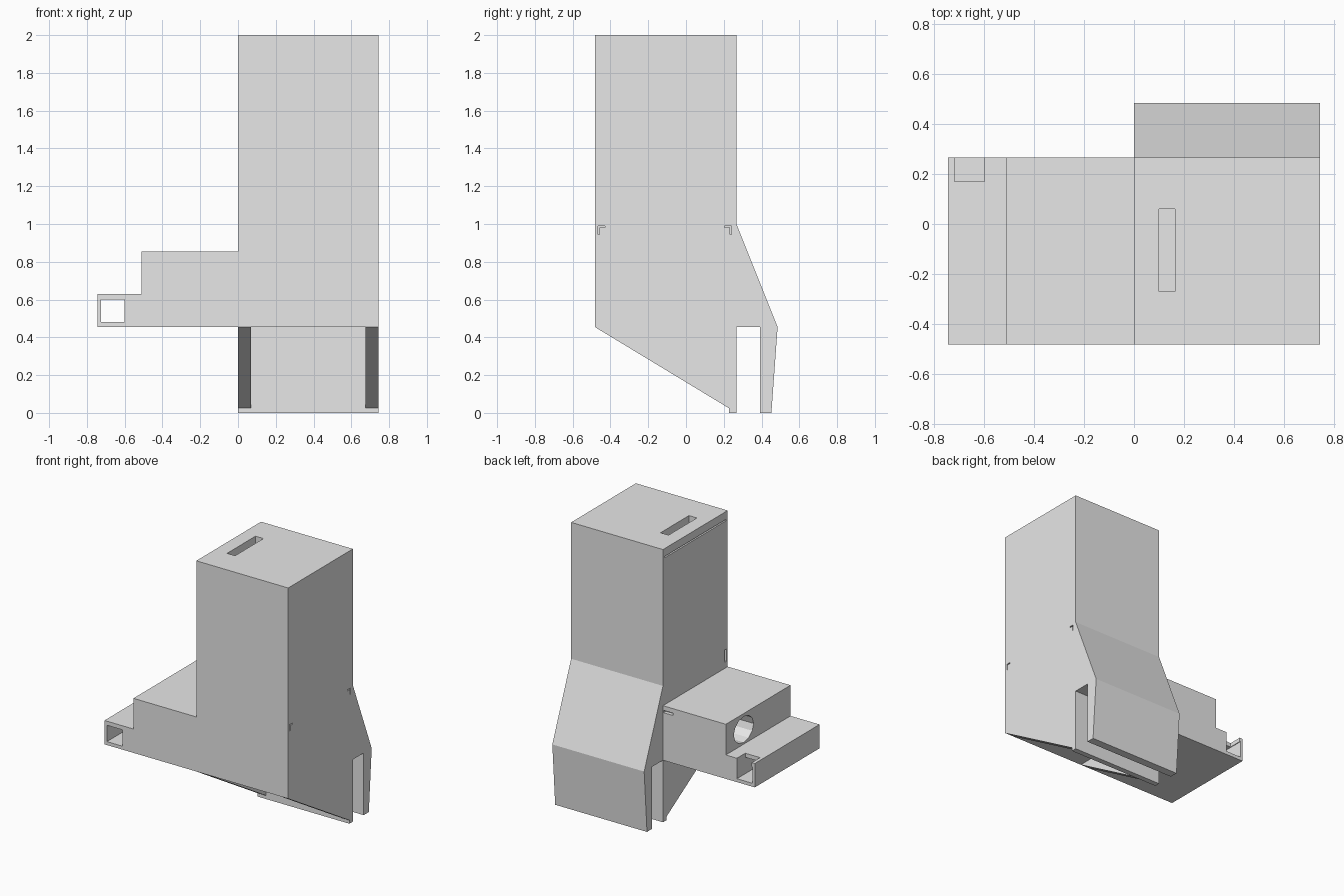
import bpy, bmesh, math
from mathutils import Vector

cube = bpy.data.objects.get("Cube")
if cube:
    bpy.data.objects.remove(cube, do_unlink=True)

grey = bpy.data.materials.new("plain grey")
grey.use_nodes = True
grey.diffuse_color = (0.8, 0.8, 0.8, 1)
grey.node_tree.nodes["Principled BSDF"].inputs["Base Color"].default_value = (0.8, 0.8, 0.8, 1)


def extrude(name, points, axis, start, end):
    """Extrude a closed profile along an axis; points fill the other two axes in order."""
    bm = bmesh.new()

    def place(p):
        co = list(p)
        co.insert("xyz".index(axis), start)
        return bm.verts.new(co)

    face = bm.faces.new([place(p) for p in points])
    moved = bmesh.ops.extrude_face_region(bm, geom=[face])["geom"]
    shift = Vector([end - start if a == axis else 0 for a in "xyz"])
    bmesh.ops.translate(bm, vec=shift,
                        verts=[g for g in moved if isinstance(g, bmesh.types.BMVert)])
    bmesh.ops.recalc_face_normals(bm, faces=bm.faces)
    mesh = bpy.data.meshes.new(name)
    bm.to_mesh(mesh)
    bm.free()
    mesh.materials.append(grey)
    obj = bpy.data.objects.new(name, mesh)
    bpy.context.collection.objects.link(obj)
    return obj


def box(name, x, y, z):
    corners = [(x[0], y[0]), (x[1], y[0]), (x[1], y[1]), (x[0], y[1])]
    return extrude(name, corners, "z", z[0], z[1])


def cut(target, cutter):
    """Subtract a cutter, then discard it."""
    cutter.hide_render = True
    mod = target.modifiers.new("cut", "BOOLEAN")
    mod.operation = "DIFFERENCE"
    mod.solver = "EXACT"
    mod.object = cutter
    bpy.context.view_layer.objects.active = target
    bpy.ops.object.modifier_apply(modifier=mod.name)
    bpy.data.objects.remove(cutter, do_unlink=True)


W = 0.745                              # half width
FRONT, BACK, REAR = -0.483, 0.267, 0.485
BASE = 0.455                           # underside of the body

# Tower with the sloping rear hook
tower = extrude("tower", [(FRONT, BASE), (FRONT, 2), (BACK, 2), (BACK, 1), (REAR, BASE),
                          (0.452, 0), (0.392, 0), (0.392, BASE)], "x", 0, W)
cut(tower, box("slot_cutter", (0.1, 0.165), (-0.27, 0.06), (1.8, 2.1)))

# Fine panel grooves on the tower sides
cut(tower, box("groove_cutter", (-0.05, 0.02), (-0.465, 0.25), (1.932, 1.942)))
cut(tower, box("slit_cutter", (-0.05, 0.03), (-0.47, -0.445), (0.9, 0.99)))
for y, inward in ((-0.465, 1), (0.24, -1)):
    ends = sorted((y, y + inward * 0.035))
    cut(tower, box("tick_cutter", (0.73, 0.8), ends, (0.982, 0.99)))
    ends = sorted((y, y + inward * 0.008))
    cut(tower, box("tick_cutter", (0.73, 0.8), ends, (0.945, 0.985)))

# Lower chute: tapered ribs either side of a thin back plate
rib = [(FRONT, BASE), (BACK, BASE), (BACK, 0), (0.227, 0), (0.227, 0.025)]
extrude("right_rib", rib, "x", 0, 0.07)
extrude("left_rib", rib, "x", W - 0.07, W)
box("chute_back_plate", (0.07, W - 0.07), (0.227, BACK), (0, BASE))

# Stepped side arm
arm = extrude("stepped_arm", [(0, BASE), (0, 0.855), (-0.51, 0.855), (-0.51, 0.63),
                              (-W, 0.63), (-W, BASE)], "y", FRONT, BACK)
cut(arm, box("channel_cutter", (-0.725, -0.6), (-0.6, 0.4), (0.48, 0.6)))
cut(arm, box("notch_cutter", (-0.72, -0.6), (0.17, 0.4), (0.48, 0.7)))
cut(arm, box("arm_slit_cutter", (-0.08, -0.004), (0.24, 0.4), (0.805, 0.822)))

# Round opening in the end of the upper step
ring = [(0.06 + 0.115 * math.cos(a), 0.738 + 0.095 * math.sin(a))
        for a in (math.tau * i / 12 for i in range(12))]
cut(arm, extrude("hole_cutter", ring, "x", -0.58, -0.38))
